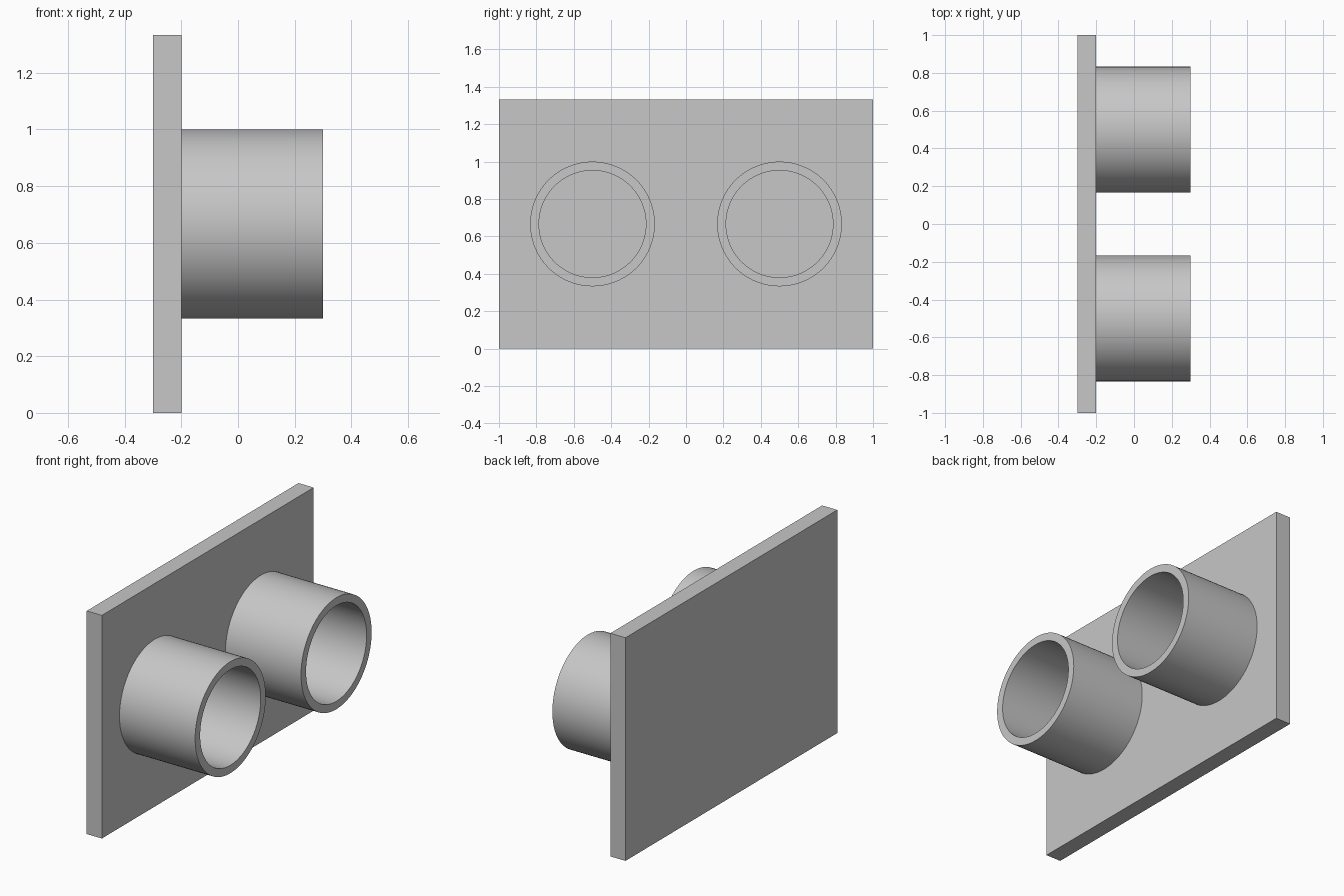
import bpy
import bmesh
import math
from mathutils import Vector

PLATE_BACK, PLATE_FRONT = -0.3, -0.2
PLATE_HALF_WIDTH = 1.0
PLATE_HEIGHT = 4 / 3
TUBE_END = 0.3
OUTER_RADIUS, INNER_RADIUS = 1 / 3, 0.286
TUBE_SPACING = 0.5
EMBED = 0.01
SIDES = 96

default_cube = bpy.data.objects.get("Cube")
if default_cube:
    bpy.data.objects.remove(default_cube, do_unlink=True)

grey = bpy.data.materials.new("light grey")
grey.use_nodes = True
colour = (0.57, 0.57, 0.57, 1)
grey.diffuse_color = colour
grey.node_tree.nodes["Principled BSDF"].inputs["Base Color"].default_value = colour


def add_object(name, bm, location):
    """Turn a bmesh into a named grey object."""
    bmesh.ops.recalc_face_normals(bm, faces=bm.faces)
    mesh = bpy.data.meshes.new(name)
    bm.to_mesh(mesh)
    bm.free()
    mesh.materials.append(grey)
    obj = bpy.data.objects.new(name, mesh)
    obj.location = location
    bpy.context.collection.objects.link(obj)
    return obj


def add_tube(name, y):
    """Revolve a rectangular wall section about the x axis."""
    bm = bmesh.new()
    base = PLATE_FRONT - EMBED
    section = [(base, OUTER_RADIUS), (TUBE_END, OUTER_RADIUS),
               (TUBE_END, INNER_RADIUS), (base, INNER_RADIUS)]
    verts = [bm.verts.new((x, 0, r)) for x, r in section]
    edges = [bm.edges.new((verts[i - 1], verts[i])) for i in range(len(verts))]
    bmesh.ops.spin(bm, geom=verts + edges, cent=(0, 0, 0), axis=(1, 0, 0),
                   angle=math.tau, steps=SIDES, use_merge=True)
    bmesh.ops.remove_doubles(bm, verts=bm.verts, dist=1e-5)
    tube = add_object(name, bm, (0, y, PLATE_HEIGHT / 2))
    # Smooth walls with crisp rims
    bpy.ops.object.select_all(action="DESELECT")
    tube.select_set(True)
    bpy.context.view_layer.objects.active = tube
    bpy.ops.object.shade_smooth_by_angle(angle=math.radians(30))


# Upright back plate
bm = bmesh.new()
bmesh.ops.create_cube(bm, size=1)
bmesh.ops.scale(bm, verts=bm.verts, vec=Vector(
    (PLATE_FRONT - PLATE_BACK, 2 * PLATE_HALF_WIDTH, PLATE_HEIGHT)))
add_object("back_plate", bm, ((PLATE_BACK + PLATE_FRONT) / 2, 0, PLATE_HEIGHT / 2))

# Two open tubes, closed at the bottom by the plate
add_tube("front_tube", -TUBE_SPACING)
add_tube("rear_tube", TUBE_SPACING)
